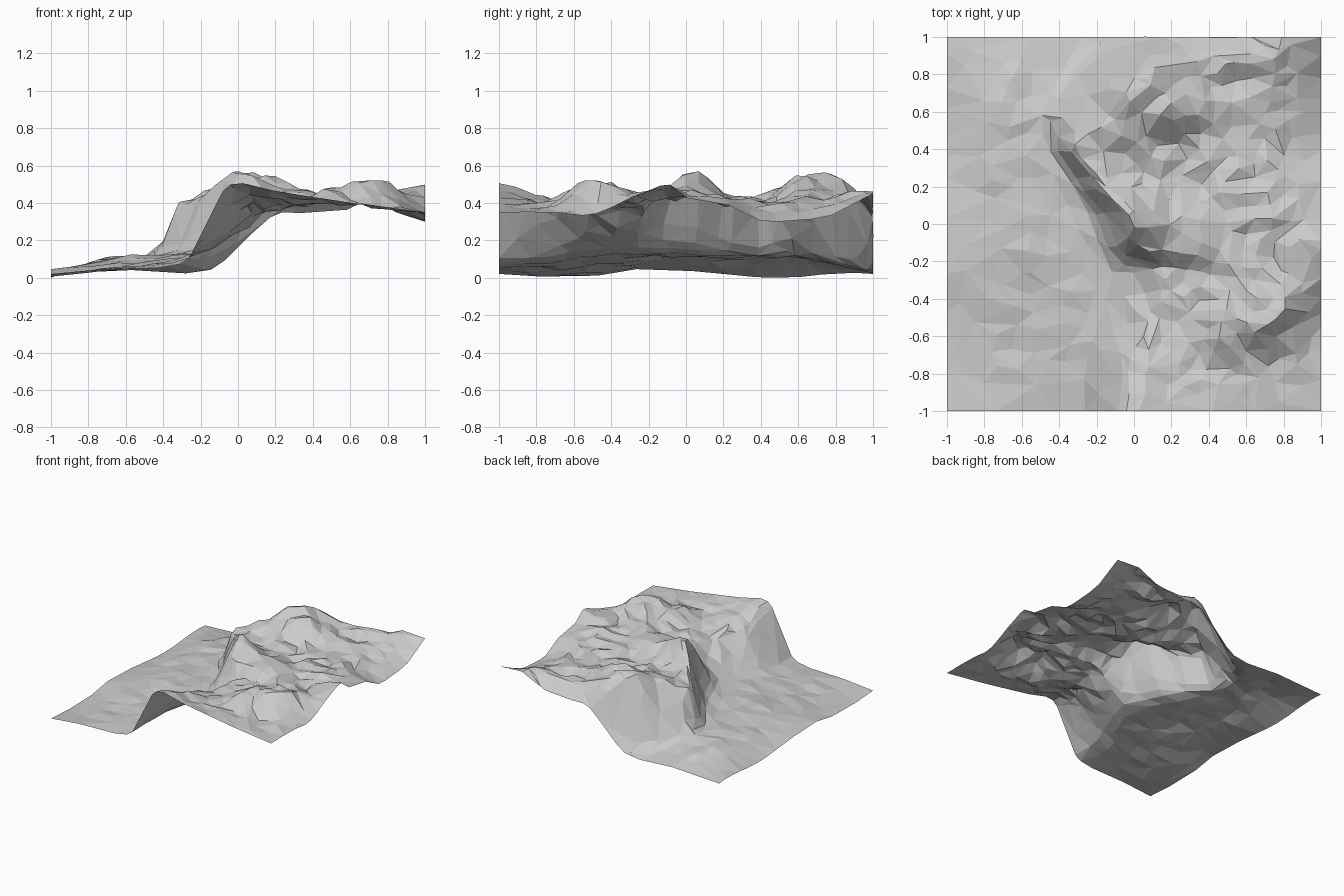
import bpy
import bmesh
from mathutils import Vector, noise

if "Cube" in bpy.data.objects:
    bpy.data.objects.remove(bpy.data.objects["Cube"])

# Cross sections from front to back:
# y, left z, lowland z, cliff foot x z, cliff top x z, plateau z at 1/4 1/2 3/4, right z
ROWS = [
    (-1.00, .03, .06, -.28, .10, -.05, .50, .47, .43, .39, .36),
    (-.75, .015, .06, -.25, .13, .00, .43, .42, .42, .38, .36),
    (-.50, .02, .08, -.22, .14, .10, .36, .40, .50, .50, .35),
    (-.25, .055, .11, -.15, .16, .16, .38, .41, .46, .46, .45),
    (-.10, .05, .12, -.20, .16, .02, .48, .47, .45, .46, .51),
    (.02, .045, .12, -.22, .17, -.01, .57, .48, .44, .47, .43),
    (.20, .03, .11, -.32, .16, -.16, .48, .41, .41, .46, .40),
    (.42, .01, .11, -.44, .14, -.30, .41, .45, .41, .41, .31),
    (.60, .015, .11, -.45, .14, -.10, .50, .53, .45, .40, .32),
    (.76, .03, .10, -.35, .12, .00, .55, .49, .43, .43, .34),
    (.90, .035, .07, -.22, .08, .10, .46, .45, .46, .47, .41),
    (1.00, .03, .05, -.15, .05, .18, .34, .36, .38, .47, .46),
]


def spline(p0, p1, p2, p3, t, k=.35):
    m1, m2 = (p2 - p0) * k, (p3 - p1) * k
    return ((2*t**3 - 3*t*t + 1) * p1 + (t**3 - 2*t*t + t) * m1
            + (3*t*t - 2*t**3) * p2 + (t**3 - t*t) * m2)


def sample(pts, i, t):
    n = len(pts) - 1
    return spline(pts[max(i-1, 0)], pts[i], pts[i+1], pts[min(i+2, n)], t)


def section(r):
    y, zl, zm, fx, fz, tx, tz, a, b, c, zr = r
    w = 1 - tx
    return [Vector(p) for p in (
        (-1, y, zl), ((fx - 1) / 2, y, zm), (fx, y, fz), (tx, y, tz),
        (tx + w / 4, y, a), (tx + w / 2, y, b), (tx + w * .75, y, c), (1, y, zr))]


SECTIONS = [section(r) for r in ROWS]
STEPS = (10, 10, 10, 7, 7, 7, 7)   # subdivisions between section points


def curve_at(v):
    # section blended between neighbouring rows
    j = max(i for i in range(len(ROWS) - 1) if ROWS[i][0] <= v)
    t = (v - ROWS[j][0]) / (ROWS[j+1][0] - ROWS[j][0])
    pts = [sample([s[k] for s in SECTIONS], j, t) for k in range(8)]
    line = [sample(pts, i, s / n) for i, n in enumerate(STEPS) for s in range(n)]
    line.append(pts[-1])
    for p in line:
        p.y = v
        # rocky roughness, stronger on the plateau and away from the borders
        rough = .018 + .03 * min(1, max(0, (p.z - .2) / .2))
        rough *= min(1, .15 + 4 * min(1 - abs(p.x), 1 - abs(v)))
        q = Vector((p.x * 4.5, v * 4.5, 3.7))
        p.z += rough * (.6 * noise.noise(q) + .7 * noise.noise(q * 2.2))
    return line


# terrain sheet
bm = bmesh.new()
N = 60
grid = [[bm.verts.new(p) for p in curve_at(-1 + 2 * j / N)] for j in range(N + 1)]
for lo, hi in zip(grid, grid[1:]):
    for i in range(len(lo) - 1):
        bm.faces.new((lo[i], lo[i+1], hi[i+1], hi[i]))
bmesh.ops.triangulate(bm, faces=bm.faces[:])
low = min(v.co.z for v in bm.verts)
bmesh.ops.translate(bm, verts=bm.verts[:], vec=(0, 0, -low))
mesh = bpy.data.meshes.new("cliff_terrain")
bm.to_mesh(mesh)
bm.free()
terrain = bpy.data.objects.new("cliff_terrain", mesh)
bpy.context.collection.objects.link(terrain)

# irregular low-poly facets
dec = terrain.modifiers.new("facets", 'DECIMATE')
dec.ratio = .12
